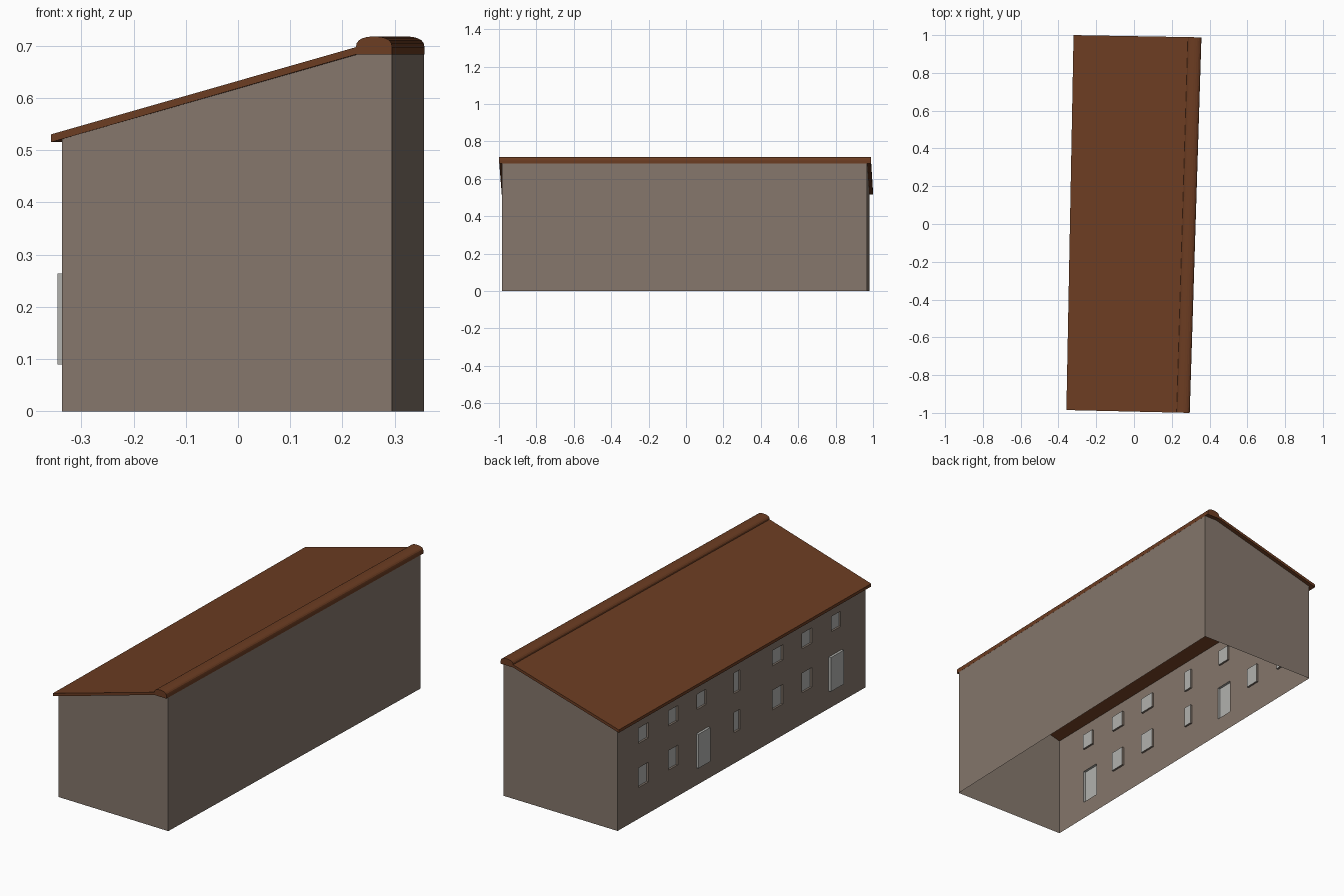
import bpy, bmesh, math
from mathutils import Vector

if "Cube" in bpy.data.objects:
    bpy.data.objects.remove(bpy.data.objects["Cube"])


def material(name, rgb):
    m = bpy.data.materials.new(name)
    m.diffuse_color = (*rgb, 1)
    m.use_nodes = True
    m.node_tree.nodes["Principled BSDF"].inputs["Base Color"].default_value = m.diffuse_color
    return m


STONE = material("stone wall", (0.235, 0.185, 0.15))
TILE = material("brown roof", (0.15, 0.046, 0.016))
PANE = material("grey glass", (0.45, 0.45, 0.43))


def finish(name, bm, mats):
    me = bpy.data.meshes.new(name)
    bm.to_mesh(me)
    bm.free()
    for m in mats:
        me.materials.append(m)
    ob = bpy.data.objects.new(name, me)
    bpy.context.collection.objects.link(ob)
    return ob


# Plan corners: front left, front right, back right, back left (slightly skewed)
WALL = [Vector(p) for p in ((-0.337, -0.97, 0), (0.295, -0.985, 0), (0.356, 0.967, 0), (-0.299, 0.98, 0))]
ROOF = [Vector(p) for p in ((-0.358, -0.985, 0), (0.295, -1.0, 0), (0.357, 0.988, 0), (-0.32, 1.0, 0))]
EAVE, RIDGE, RIDGE_T = 0.521, 0.683, 0.894


def up(v, z):
    return Vector((v.x, v.y, z))


# Gable ends and tall rear wall, open underneath
fl, fr, br, bl = WALL
bm = bmesh.new()
for a, b, flip in ((fl, fr, False), (bl, br, True)):
    pts = [a, b, up(b, RIDGE), up(a.lerp(b, RIDGE_T), RIDGE), up(a, EAVE)]
    bm.faces.new([bm.verts.new(p) for p in (reversed(pts) if flip else pts)])
bm.faces.new([bm.verts.new(p) for p in (fr, br, up(br, RIDGE), up(fr, RIDGE))])
bmesh.ops.remove_doubles(bm, verts=bm.verts, dist=1e-5)
finish("walls", bm, [STONE])

# Openings in the facade: y range, z range, depth (positive is recessed)
openings = []
for y0, y1 in ((0.737, 0.816), (0.506, 0.581), (-0.32, -0.237), (-0.547, -0.468)):
    openings += [(y0, y1, 0.16, 0.26, 0.01), (y0, y1, 0.385, 0.463, 0.01)]
for y0, y1 in ((0.283, 0.354), (-0.774, -0.703)):      # windows over doors
    openings.append((y0, y1, 0.385, 0.463, 0.01))
for z0, z1 in ((0.157, 0.26), (0.357, 0.462)):         # narrow stair windows
    openings.append((0.017, 0.064, z0, z1, 0.01))
for y0, y1 in ((0.268, 0.361), (-0.782, -0.68)):       # doors stand proud
    openings.append((y0, y1, 0.09, 0.264, -0.012))

# Facade as a cut grid whose opening cells are pushed in or out
ys = sorted({fl.y, bl.y} | {y for o in openings for y in o[:2]})
zs = sorted({0, EAVE} | {z for o in openings for z in o[2:4]})
bm = bmesh.new()
grid = [[bm.verts.new(up(fl.lerp(bl, (y - fl.y) / (bl.y - fl.y)), z)) for z in zs] for y in ys]
for i in range(len(ys) - 1):
    for j in range(len(zs) - 1):
        bm.faces.new((grid[i + 1][j], grid[i][j], grid[i][j + 1], grid[i + 1][j + 1]))
for y0, y1, z0, z1, depth in openings:
    cells = []
    for f in bm.faces:
        c = f.calc_center_median()
        if y0 < c.y < y1 and z0 < c.z < z1:
            cells.append(f)
    before = set(bm.faces)
    res = bmesh.ops.extrude_face_region(bm, geom=cells)["geom"]
    bmesh.ops.delete(bm, geom=[f for f in cells if f.is_valid], context='FACES')
    bmesh.ops.translate(bm, verts=[g for g in res if isinstance(g, bmesh.types.BMVert)], vec=(depth, 0, 0))
    for f in bm.faces:
        if f not in before:
            f.normal_update()
            f.material_index = int(depth < 0 or abs(f.normal.x) > 0.9)
bmesh.ops.dissolve_limit(bm, angle_limit=math.radians(1), verts=bm.verts, edges=bm.edges, delimit={'MATERIAL'})
finish("facade_with_windows_and_doors", bm, [STONE, PANE])


def roof_part(name, profile):
    """Loft a closed (t, z) profile from the front roof edge to the back one."""
    bm = bmesh.new()
    a, b, c, d = ROOF
    front = [bm.verts.new(up(a.lerp(b, t), z)) for t, z in profile]
    back = [bm.verts.new(up(d.lerp(c, t), z)) for t, z in profile]
    bm.faces.new(front)
    bm.faces.new(back)
    n = len(profile)
    for i in range(n):
        k = (i + 1) % n
        bm.faces.new((front[i], front[k], back[k], back[i]))
    bmesh.ops.recalc_face_normals(bm, faces=bm.faces)
    finish(name, bm, [TILE])


# Single-pitch roof slab
roof_part("roof_slab", [(0, 0.515), (RIDGE_T, 0.683), (RIDGE_T, 0.697), (0, 0.53)])

# Rounded ridge cap along the high wall
mid, half = (1 + RIDGE_T) / 2, (1 - RIDGE_T) / 2
arc = [(mid + half * math.copysign(abs(math.cos(a)) ** 0.9, math.cos(a)), 0.697 + 0.0205 * math.sin(a) ** 0.8)
       for a in (math.pi * i / 10 for i in range(1, 10))]
roof_part("ridge_cap", [(RIDGE_T, 0.683), (1, 0.683), (1, 0.697)] + arc + [(RIDGE_T, 0.697)])
